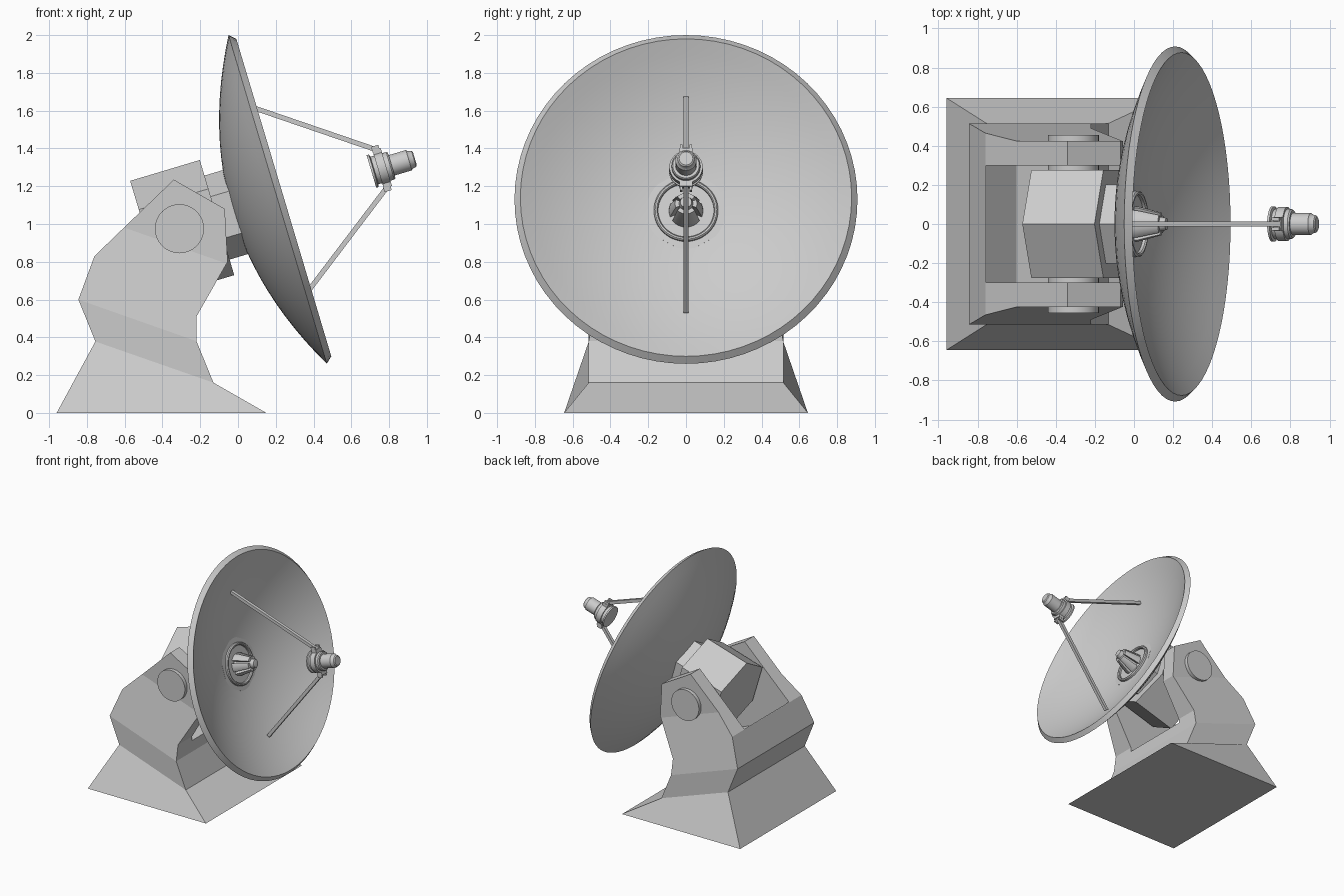
import bpy, bmesh, math
from mathutils import Matrix, Vector

if "Cube" in bpy.data.objects:
    bpy.data.objects.remove(bpy.data.objects["Cube"])

TILT = math.radians(73.35)
# Dish frame: local z runs along the beam axis, origin at the rim centre
DISH = Matrix.Translation((0.21, 0, 1.13)) @ Matrix.Rotation(TILT, 4, 'Y')


def finish(name, bm, smooth=None):
    bmesh.ops.remove_doubles(bm, verts=bm.verts, dist=1e-5)
    bmesh.ops.recalc_face_normals(bm, faces=bm.faces)
    me = bpy.data.meshes.new(name)
    bm.to_mesh(me)
    bm.free()
    ob = bpy.data.objects.new(name, me)
    bpy.context.collection.objects.link(ob)
    if smooth:
        bpy.ops.object.select_all(action='DESELECT')
        ob.select_set(True)
        bpy.context.view_layer.objects.active = ob
        bpy.ops.object.shade_smooth_by_angle(angle=math.radians(smooth))
    return ob


def lathe(name, prof, seg=48, start=0.0, arc=360.0, smooth=35, mat=DISH):
    """Revolve a closed (radius, height) profile about local z."""
    bm = bmesh.new()
    full = arc >= 360
    rings = []
    for i in range(seg if full else seg + 1):
        a = math.radians(start + arc * i / seg)
        rings.append([bm.verts.new((r * math.cos(a), r * math.sin(a), h)) for r, h in prof])
    for i in range(seg):
        a, b = rings[i], rings[(i + 1) % len(rings)]
        for j in range(len(prof)):
            k = (j + 1) % len(prof)
            if prof[j][0] == 0 and prof[k][0] == 0:
                continue
            bm.faces.new((a[j], a[k], b[k], b[j]))
    if not full:
        bm.faces.new(rings[0])
        bm.faces.new(rings[-1])
    bmesh.ops.remove_doubles(bm, verts=bm.verts, dist=1e-5)
    bmesh.ops.dissolve_degenerate(bm, edges=bm.edges, dist=1e-6)
    bm.transform(mat)
    return finish(name, bm, smooth)


def solid(r, h0, h1):
    return [(0, h0), (r, h0), (r, h1), (0, h1)]


def extrude_y(profile, w):
    """Extrude an (x, z) outline symmetrically in y."""
    bm = bmesh.new()
    a = [bm.verts.new((x, -w, z)) for x, z in profile]
    b = [bm.verts.new((x, w, z)) for x, z in profile]
    bm.faces.new(a)
    bm.faces.new(b[::-1])
    for i in range(len(a)):
        j = (i + 1) % len(a)
        bm.faces.new((a[i], b[i], b[j], a[j]))
    bmesh.ops.recalc_face_normals(bm, faces=bm.faces)
    return bm


def box(name, size, mat):
    bm = bmesh.new()
    bmesh.ops.create_cube(bm, size=1, matrix=mat @ Matrix.Diagonal((*size, 1)))
    return finish(name, bm)


# Sloped pedestal with a slanted top
bm = extrude_y([(-0.96, 0), (0.15, 0), (-0.13, 0.16), (-0.755, 0.378)], 0.645)
for v in bm.verts:
    if v.co.z > 0.1:
        v.co.y = math.copysign(0.515, v.co.y)
finish("pedestal_base", bm)

# Yoke: outline extruded, creased, then tapered inward toward the arms
bm = extrude_y([(-0.755, 0.378), (-0.13, 0.16), (-0.22, 0.38), (-0.22, 0.51),
                (-0.055, 0.80), (-0.07, 1.08), (-0.34, 1.235),
                (-0.76, 0.83), (-0.845, 0.60)], 0.515)
crease = Vector((-0.845, 0, 0.60))
normal = Vector((0.332, 0, 0.943)).normalized()
for d in (0.0, 0.44):
    bmesh.ops.bisect_plane(bm, geom=bm.verts[:] + bm.edges[:] + bm.faces[:], dist=1e-4,
                           plane_co=crease + normal * d, plane_no=normal)
for v in bm.verts:
    d = min(max((v.co - crease).dot(normal), 0), 0.44)
    v.co.y = math.copysign(0.515 - 0.205 * d, v.co.y)
yoke = finish("yoke", bm)

# Slot between the yoke arms
slot = finish("slot_cutter", extrude_y([(-0.757, 0.78), (-0.6, 0.60), (-0.22, 0.475),
                                        (0.2, 0.34), (0.2, 1.5), (-0.757, 1.5)], 0.30))
slot.hide_render = True
mod = yoke.modifiers.new("slot", 'BOOLEAN')
mod.operation, mod.object, mod.solver = 'DIFFERENCE', slot, 'EXACT'
bpy.context.view_layer.objects.active = yoke
bpy.ops.object.modifier_apply(modifier=mod.name)
bpy.data.objects.remove(slot)

# Pivot axle through both arms
lathe("pivot_axle", solid(0.13, -0.455, 0.455), 32,
      mat=Matrix.Translation((-0.31, 0, 0.975)) @ Matrix.Rotation(math.pi / 2, 4, 'X'))

# Six-sided head and the narrower neck behind the dish
lathe("hex_head", solid(0.318, -0.72, -0.335), 6, smooth=None)
lathe("hex_neck", solid(0.232, -0.34, -0.21), 6, smooth=None)

# Parabolic reflector with bevelled rim
N = 12
outer = [(0.908 * i / N, -0.25 + 0.25 * (i / N) ** 2) for i in range(N + 1)]
inner = [(0.877 * i / N, -0.225 + 0.259 * (i / N) ** 2) for i in range(N, -1, -1)]
lathe("dish", outer + inner, 72, smooth=30)

# Central hub: collar ring, core and petals
lathe("hub_collar", [(0.148, -0.23), (0.17, -0.23), (0.17, -0.195), (0.163, -0.188),
                     (0.154, -0.188), (0.148, -0.195)])
lathe("hub_core", [(0, -0.24), (0.065, -0.24), (0.036, -0.07), (0.03, -0.045), (0, -0.04)], 24)
for i in range(6):
    lathe(f"hub_petal_{i + 1}", [(0.05, -0.23), (0.092, -0.23), (0.088, -0.19),
                                 (0.058, -0.075), (0.03, -0.075)],
          6, start=60 * i + 8, arc=44)

# Feed receiver: stepped drum, barrel and tapered cap
lathe("feed_drum", [(0, 0.518), (0.09, 0.518), (0.09, 0.53), (0.076, 0.535), (0.076, 0.622),
                    (0.07, 0.63), (0, 0.63)], 32)
lathe("feed_band", [(0.07, 0.555), (0.088, 0.555), (0.088, 0.60), (0.07, 0.60)], 32)
lathe("feed_barrel", [(0, 0.62), (0.056, 0.62), (0.056, 0.725), (0.05, 0.73), (0.044, 0.752),
                      (0.036, 0.758), (0, 0.758)], 32)

# Two struts and their clamps
for name, a, b in (("upper", (-0.06, 0, 1.664), (0.75, 0, 1.387)),
                   ("lower", (0.29, 0, 0.537), (0.80, 0, 1.209))):
    a, b = Vector(a), Vector(b)
    rot = (b - a).to_track_quat('Z', 'Y').to_matrix().to_4x4()
    box(f"{name}_strut", (0.026, 0.026, (b - a).length), Matrix.Translation((a + b) / 2) @ rot)
    side = -1 if name == "upper" else 1
    box(f"{name}_clamp", (0.03, 0.07, 0.045), DISH @ Matrix.Translation((side * 0.09, 0, 0.578)))
    for y in (-0.026, 0.026):
        box(f"{name}_clamp_lug", (0.03, 0.014, 0.04),
            DISH @ Matrix.Translation((side * 0.11, y, 0.573)))
